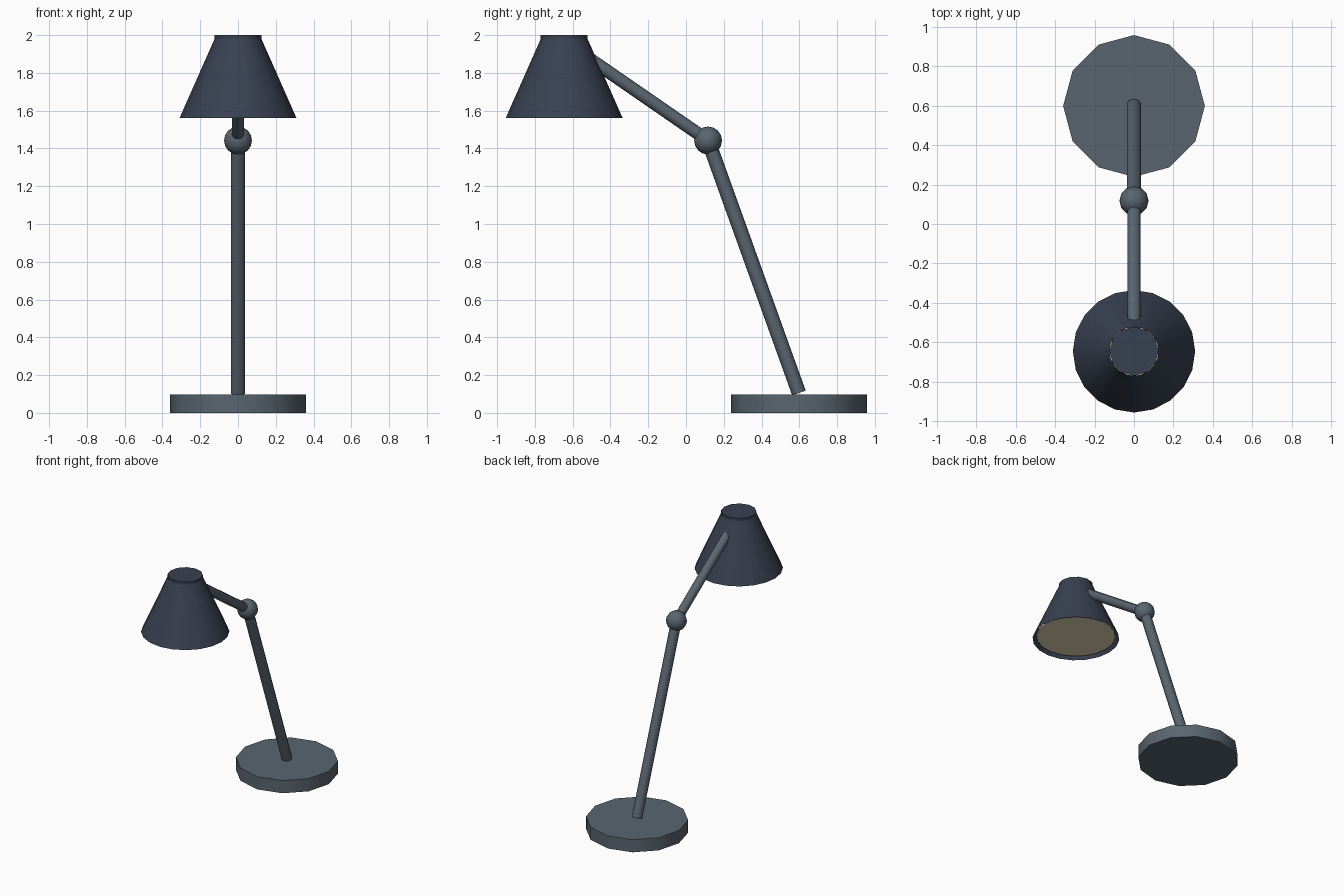
import bpy
import math
from mathutils import Vector

if "Cube" in bpy.data.objects:
    bpy.data.objects.remove(bpy.data.objects["Cube"])


def material(name, rgb):
    m = bpy.data.materials.new(name)
    m.diffuse_color = (*rgb, 1)
    m.use_nodes = True
    m.node_tree.nodes["Principled BSDF"].inputs["Base Color"].default_value = m.diffuse_color
    return m


metal = material("slate_metal", (0.10, 0.13, 0.16))
navy = material("dark_shade", (0.04, 0.052, 0.082))
cream = material("warm_light", (0.80, 0.69, 0.48))


def finish(name, mat):
    ob = bpy.context.object
    ob.name = name
    ob.data.materials.append(mat)
    bpy.ops.object.shade_smooth_by_angle(angle=math.radians(40))
    return ob


def disc(name, y, z0, z1, r, sides, mat):
    bpy.ops.mesh.primitive_cylinder_add(vertices=sides, radius=r, depth=z1 - z0,
                                        location=(0, y, (z0 + z1) / 2))
    return finish(name, mat)


def rod(name, a, b, r, sides=10):
    a, b = Vector(a), Vector(b)
    bpy.ops.mesh.primitive_cylinder_add(vertices=sides, radius=r, depth=(b - a).length,
                                        location=(a + b) / 2)
    bpy.context.object.rotation_euler = (b - a).to_track_quat('Z', 'Y').to_euler()
    return finish(name, metal)


BASE_Y, HEAD_Y = 0.598, -0.645
ELBOW = (0, 0.117, 1.442)

# Foot and jointed arm
disc("base", BASE_Y, 0, 0.098, 0.359, 12, metal)
rod("lower_arm", (0, BASE_Y, 0.105), ELBOW, 0.038)
rod("upper_arm", ELBOW, (0, -0.55, 1.902), 0.034)
bpy.ops.mesh.primitive_uv_sphere_add(segments=12, ring_count=8, radius=0.074, location=ELBOW)
finish("elbow_joint", metal)

# Open conical shade
Z0, Z1 = 1.56, 1.98
bpy.ops.mesh.primitive_cone_add(vertices=20, radius1=0.31, radius2=0.124, depth=Z1 - Z0,
                                end_fill_type='NOTHING', location=(0, HEAD_Y, (Z0 + Z1) / 2))
finish("shade", navy)

# Cap on the shade and glowing panel inside its mouth
disc("shade_cap", HEAD_Y, 1.96, 2.0, 0.124, 12, navy)
disc("light_panel", HEAD_Y, 1.578, 1.59, 0.282, 20, cream)
